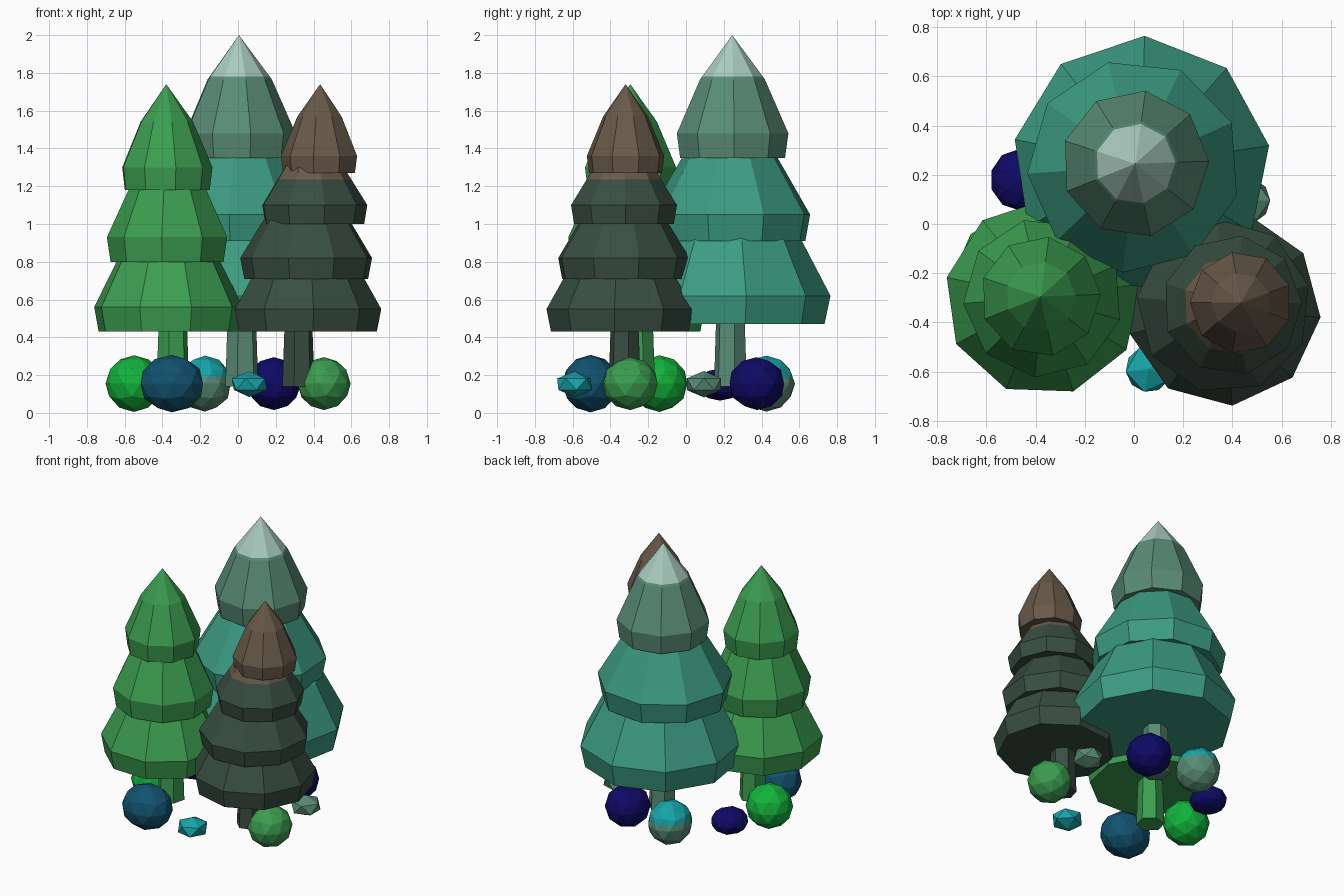
import bpy, bmesh, math, random
from mathutils import Matrix, Vector

random.seed(4)
cube = bpy.data.objects.get("Cube")
if cube:
    bpy.data.objects.remove(cube, do_unlink=True)


def material(name, r, g, b):
    m = bpy.data.materials.new(name)
    m.use_nodes = True
    m.diffuse_color = (r, g, b, 1)
    for node in m.node_tree.nodes:
        if node.type == 'BSDF_PRINCIPLED':
            node.inputs["Base Color"].default_value = (r, g, b, 1)
    return m


GREEN = material("leaf green", .045, .34, .08)
TEAL = material("teal", .045, .33, .22)
SAGE = material("grey green", .10, .26, .18)
PALE = material("pale frost", .40, .60, .53)
BROWN = material("brown", .14, .10, .068)
DARK = material("dark green", .04, .075, .053)
BRIGHT = material("bright green", .006, .45, .045)
BLUE = material("deep blue", .006, .085, .16)
NAVY = material("navy", .004, .003, .13)
CYAN = material("cyan", .008, .38, .40)


def finish(name, bm, bands):
    """bands: (height, material) pairs from the bottom up; faces are cut at each height."""
    for height, _ in bands[1:]:
        bmesh.ops.bisect_plane(bm, geom=bm.verts[:] + bm.edges[:] + bm.faces[:],
                               plane_co=(0, 0, height), plane_no=(0, 0, 1))
    bmesh.ops.recalc_face_normals(bm, faces=bm.faces[:])
    for f in bm.faces:
        z = f.calc_center_median().z
        f.material_index = sum(z > h for h, _ in bands[1:])
        f.smooth = False
    mesh = bpy.data.meshes.new(name)
    bm.to_mesh(mesh)
    bm.free()
    for _, m in bands:
        mesh.materials.append(m)
    obj = bpy.data.objects.new(name, mesh)
    bpy.context.collection.objects.link(obj)
    return obj


def stack(bm, cx, cy, profile, sides, phase):
    """Closed faceted solid from (radius, height) rings; radius 0 makes a tip."""
    rings = []
    for r, z in profile:
        if r == 0:
            rings.append([bm.verts.new((cx, cy, z))])
            continue
        angles = [math.radians(phase) + math.tau * i / sides for i in range(sides)]
        rings.append([bm.verts.new((cx + r * math.cos(a), cy + r * math.sin(a), z)) for a in angles])
    for low, high in zip(rings, rings[1:]):
        for i in range(sides):
            j = (i + 1) % sides
            if len(high) == 1:
                bm.faces.new((low[i], low[j], high[0]))
            else:
                bm.faces.new((low[i], low[j], high[j], high[i]))
    bm.faces.new(rings[0][::-1])
    if len(rings[-1]) > 1:
        bm.faces.new(rings[-1])


def tree(name, tiers, tip, bands, trunk, trunk_mat):
    # Foliage skirts: each tier is (x, y, radius, bottom, rim, phase)
    bm = bmesh.new()
    for i, (x, y, r, bottom, rim, phase) in enumerate(tiers):
        profile = [(r * .94, bottom), (r, rim)]
        if i + 1 < len(tiers):
            above = tiers[i + 1]
            profile += [(above[2] * .86, above[3]), (above[2] * .76, above[3] + .04)]
        else:
            profile += [(r * .58, rim + (tip - rim) * .55), (0, tip)]
        stack(bm, x, y, profile, 9, phase)
    finish(name + "_foliage", bm, bands)
    # Trunk
    x, y, r, bottom, top = trunk
    bm = bmesh.new()
    stack(bm, x, y, [(r, bottom), (r * .85, top)], 6, 15)
    finish(name + "_trunk", bm, [(0, trunk_mat)])


tree("green_tree",
     [(-.37, -.30, .40, .43, .56, 8),
      (-.37, -.30, .325, .80, .93, 24),
      (-.38, -.295, .245, 1.18, 1.30, 2)],
     1.74, [(0, GREEN)], (-.345, -.25, .09, .12, .5), GREEN)

tree("frosted_tree",
     [(.03, .24, .525, .47, .62, 8.6),
      (.0, .235, .435, .91, 1.05, 24),
      (.005, .245, .30, 1.35, 1.48, 2)],
     2.0, [(0, TEAL), (1.35, SAGE), (1.78, PALE)], (.02, .235, .09, .14, .55), SAGE)

tree("dark_tree",
     [(.365, -.345, .395, .43, .55, -5),
      (.365, -.335, .355, .71, .82, 14),
      (.40, -.33, .285, 1.0, 1.10, 2),
      (.435, -.32, .208, 1.27, 1.36, 20)],
     1.74, [(0, DARK), (1.235, BROWN)], (.32, -.325, .088, .14, .5), DARK)


def bush(name, place, size, bands, detail=2):
    # Faceted ball, squashed and turned
    bm = bmesh.new()
    bmesh.ops.create_icosphere(bm, subdivisions=detail, radius=1)
    turn = Matrix.Rotation(random.uniform(0, math.tau), 4, 'Z')
    bmesh.ops.transform(bm, verts=bm.verts[:], matrix=(
        Matrix.Translation(Vector(place)) @ Matrix.Diagonal((*size, 1)) @ turn))
    finish(name, bm, bands)


bush("bright_bush", (-.55, -.14, .155), (.152, .15, .15), [(0, BRIGHT)])
bush("blue_bush", (-.35, -.505, .155), (.172, .152, .152), [(0, BLUE)])
bush("two_tone_bush", (-.175, .425, .155), (.142, .152, .148), [(0, SAGE), (.19, CYAN)])
bush("navy_bush", (.19, .375, .155), (.145, .15, .14), [(0, NAVY)])
bush("green_bush", (.455, -.295, .155), (.142, .148, .14), [(0, GREEN)])
bush("low_navy_bush", (-.465, .18, .15), (.12, .125, .085), [(0, NAVY)])
bush("small_cyan_bush", (.06, -.59, .152), (.105, .105, .068), [(0, CYAN)], 1)
bush("small_sage_bush", (.46, .095, .152), (.105, .105, .07), [(0, SAGE)], 1)
